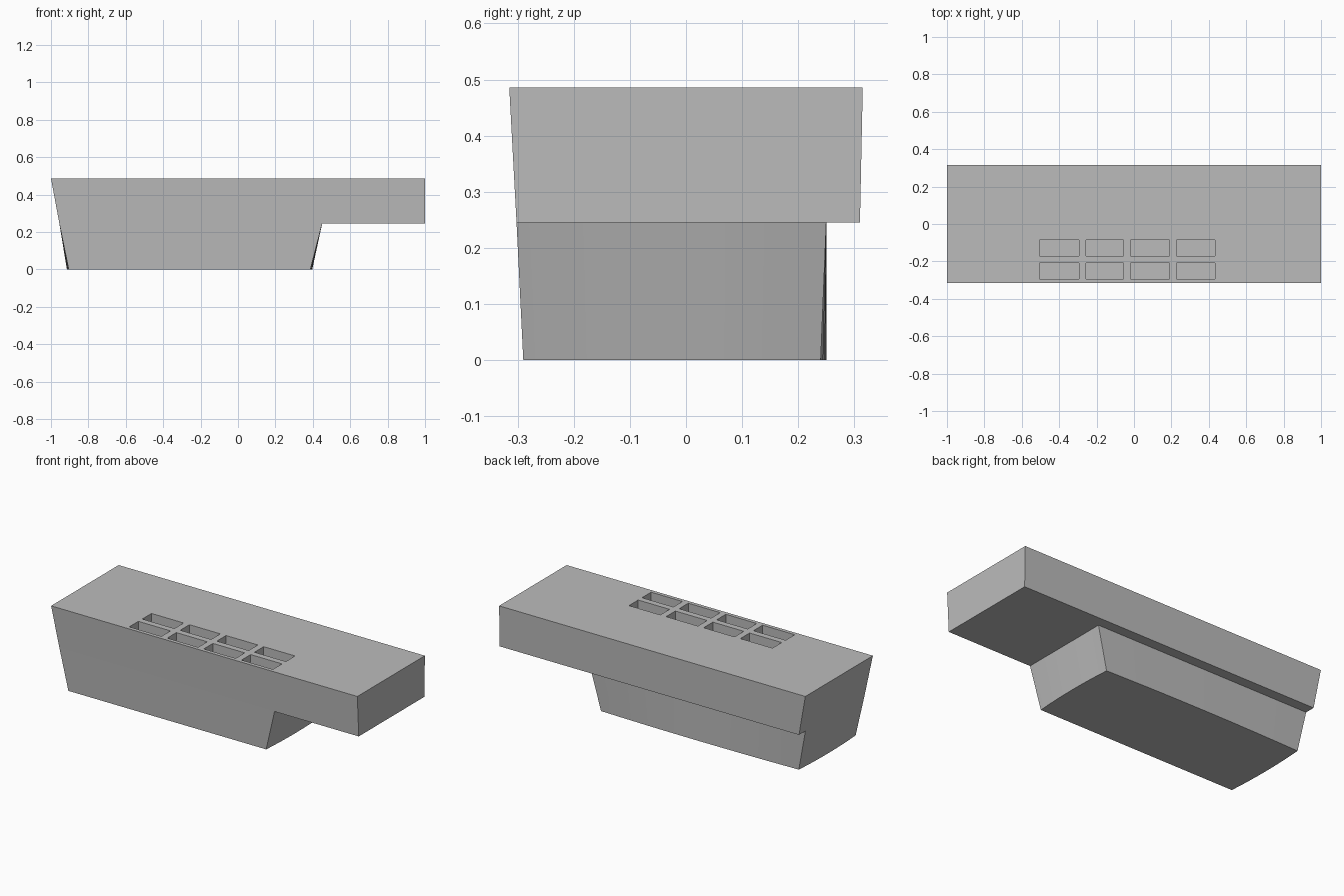
import bpy, bmesh

cube = bpy.data.objects.get("Cube")
if cube:
    bpy.data.objects.remove(cube, do_unlink=True)

# One grey for everything
grey = bpy.data.materials.new("mid grey")
grey.use_nodes = True
grey.diffuse_color = (0.5, 0.5, 0.5, 1)
grey.node_tree.nodes["Principled BSDF"].inputs["Base Color"].default_value = grey.diffuse_color

TOP, SEAM, STEPS = 0.486, 0.245, 8


def make_object(name, bm):
    bmesh.ops.remove_doubles(bm, verts=bm.verts, dist=1e-5)
    bmesh.ops.recalc_face_normals(bm, faces=bm.faces)
    mesh = bpy.data.meshes.new(name)
    bm.to_mesh(mesh)
    bm.free()
    mesh.materials.append(grey)
    obj = bpy.data.objects.new(name, mesh)
    bpy.context.collection.objects.link(obj)
    return obj


def outline(x0, x1, y0, y1, z, bulge=0):
    """Rectangle with each side but the front bowed outwards."""
    corners = [(x0, y0), (x1, y0), (x1, y1), (x0, y1)]
    pushes = [(0, 0), (bulge, 0), (0, bulge), (-bulge, 0)]
    points = []
    for i, (px, py) in enumerate(pushes):
        (ax, ay), (bx, by) = corners[i], corners[(i + 1) % 4]
        for s in range(STEPS):
            t = s / STEPS
            bow = 4 * t * (1 - t)
            points.append((ax + (bx - ax) * t + px * bow, ay + (by - ay) * t + py * bow, z))
    return points


def skin(bm, lower, upper):
    for i in range(len(lower)):
        j = (i + 1) % len(lower)
        bm.faces.new((lower[i], lower[j], upper[j], upper[i]))


def ring(bm, points):
    return [bm.verts.new(p) for p in points]


bm = bmesh.new()
# Tapered lower hull, open where it meets the deck
base = ring(bm, outline(-0.905, 0.387, -0.29, 0.24, 0, 0.01))
waist = ring(bm, outline(-0.955, 0.45, -0.302, 0.25, SEAM))
skin(bm, base, waist)
bm.faces.new(base[::-1])

# Overhanging deck
deck_low = ring(bm, outline(-0.955, 1, -0.302, 0.31, SEAM))
deck_top = ring(bm, outline(-1, 1, -0.315, 0.315, TOP))
skin(bm, deck_low, deck_top)
bm.faces.new(deck_top)

# L-shaped underside of the overhang
under = [(0.45, -0.302), (1, -0.302), (1, 0.31), (-0.955, 0.31), (-0.955, 0.25), (0.45, 0.25)]
bm.faces.new(ring(bm, [(x, y, SEAM) for x, y in under]))
body = make_object("tapered_body", bm)

# Two rows of four shallow pockets cut into the deck
bm = bmesh.new()
for x0, x1 in [(-0.505, -0.295), (-0.257, -0.055), (-0.018, 0.19), (0.228, 0.433)]:
    for y0, y1 in [(-0.293, -0.208), (-0.172, -0.086)]:
        low = ring(bm, outline(x0, x1, y0, y1, TOP - 0.05)[::STEPS])
        high = ring(bm, outline(x0, x1, y0, y1, TOP + 0.05)[::STEPS])
        skin(bm, low, high)
        bm.faces.new(low[::-1])
        bm.faces.new(high)
cutter = make_object("pocket_cutter", bm)
cutter.hide_render = True

bpy.ops.object.select_all(action="DESELECT")
body.select_set(True)
bpy.context.view_layer.objects.active = body
cut = body.modifiers.new("pockets", "BOOLEAN")
cut.operation = "DIFFERENCE"
cut.solver = "EXACT"
cut.object = cutter
bpy.ops.object.modifier_apply(modifier=cut.name)
bpy.data.objects.remove(cutter, do_unlink=True)
bpy.ops.object.shade_smooth_by_angle(angle=0.5)
